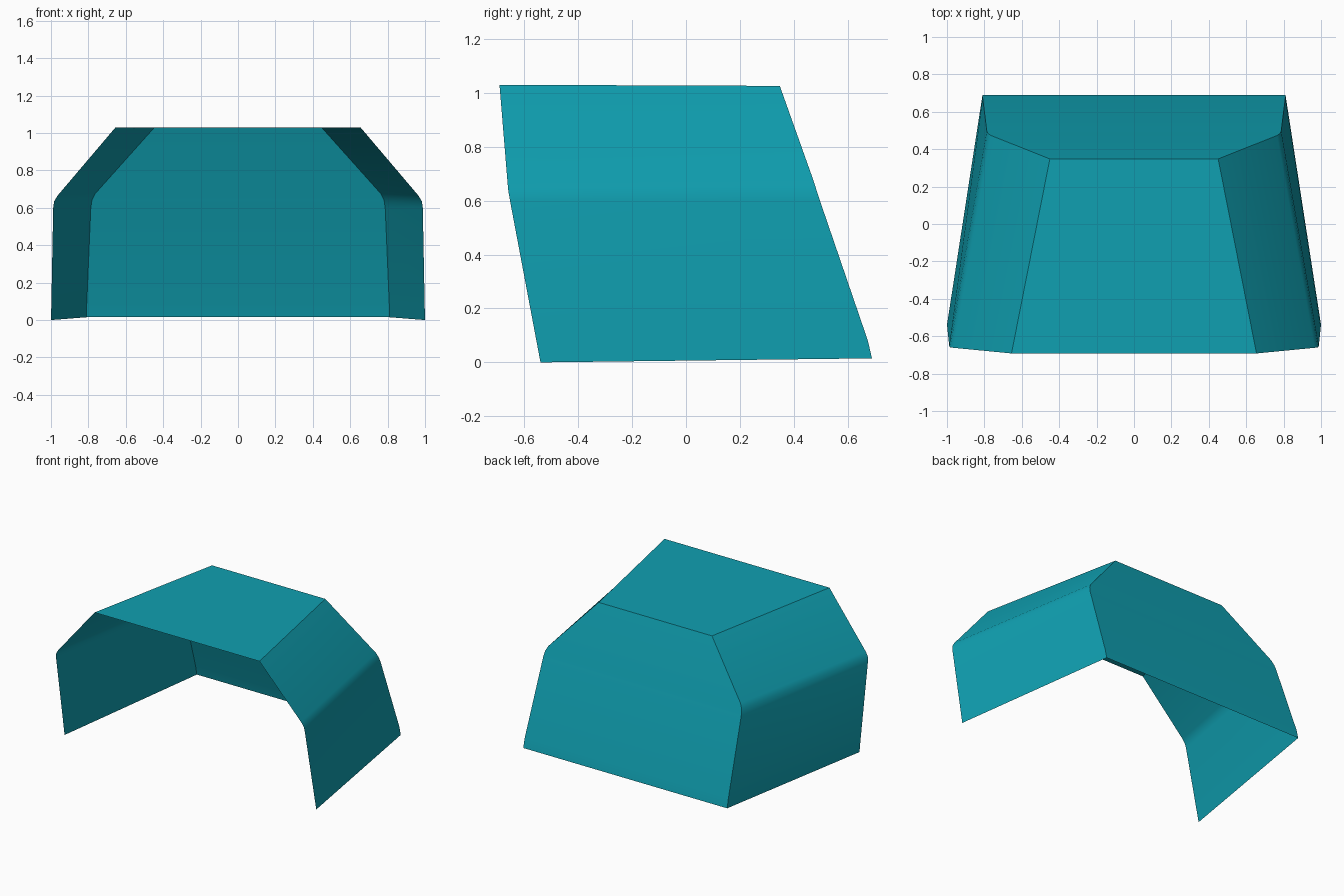
import bpy
import bmesh
import math

cube = bpy.data.objects.get("Cube")
if cube:
    bpy.data.objects.remove(cube, do_unlink=True)

# Teal paint
teal = bpy.data.materials.new("teal")
teal.use_nodes = True
colour = (0.005, 0.35, 0.44, 1)
teal.diffuse_color = colour
teal.node_tree.nodes["Principled BSDF"].inputs["Base Color"].default_value = colour

# Left-hand rims from bottom to roof, with a rounded shoulder
front_rim = [(1.0, -0.54, 0.0), (0.998, -0.555, 0.08), (0.988, -0.653, 0.60),
             (0.983, -0.659, 0.635), (0.965, -0.662, 0.665), (0.655, -0.692, 1.03)]
back_rim = [(0.81, 0.69, 0.015), (0.809, 0.675, 0.08), (0.787, 0.497, 0.60),
            (0.781, 0.484, 0.64), (0.764, 0.473, 0.675), (0.45, 0.348, 1.026)]

bm = bmesh.new()


def add_rim(points, side):
    return [bm.verts.new((x * side, y, z)) for x, y, z in points]


def bridge(rim_a, rim_b):
    for i in range(len(rim_a) - 1):
        bm.faces.new((rim_a[i], rim_b[i], rim_b[i + 1], rim_a[i + 1]))


front_left, front_right = (add_rim(front_rim, s) for s in (1, -1))
back_left, back_right = (add_rim(back_rim, s) for s in (1, -1))

# Side walls, back wall and roof; the front and underside stay open
bridge(front_left, back_left)
bridge(back_left, back_right)
bridge(back_right, front_right)
bm.faces.new((front_left[-1], back_left[-1], back_right[-1], front_right[-1]))

mesh = bpy.data.meshes.new("hood_shell")
bm.to_mesh(mesh)
bm.free()
mesh.materials.append(teal)
shell = bpy.data.objects.new("hood_shell", mesh)
bpy.context.collection.objects.link(shell)

# Smooth shoulders, crisp folds
bpy.ops.object.select_all(action="DESELECT")
shell.select_set(True)
bpy.context.view_layer.objects.active = shell
bpy.ops.object.shade_smooth_by_angle(angle=math.radians(30))
